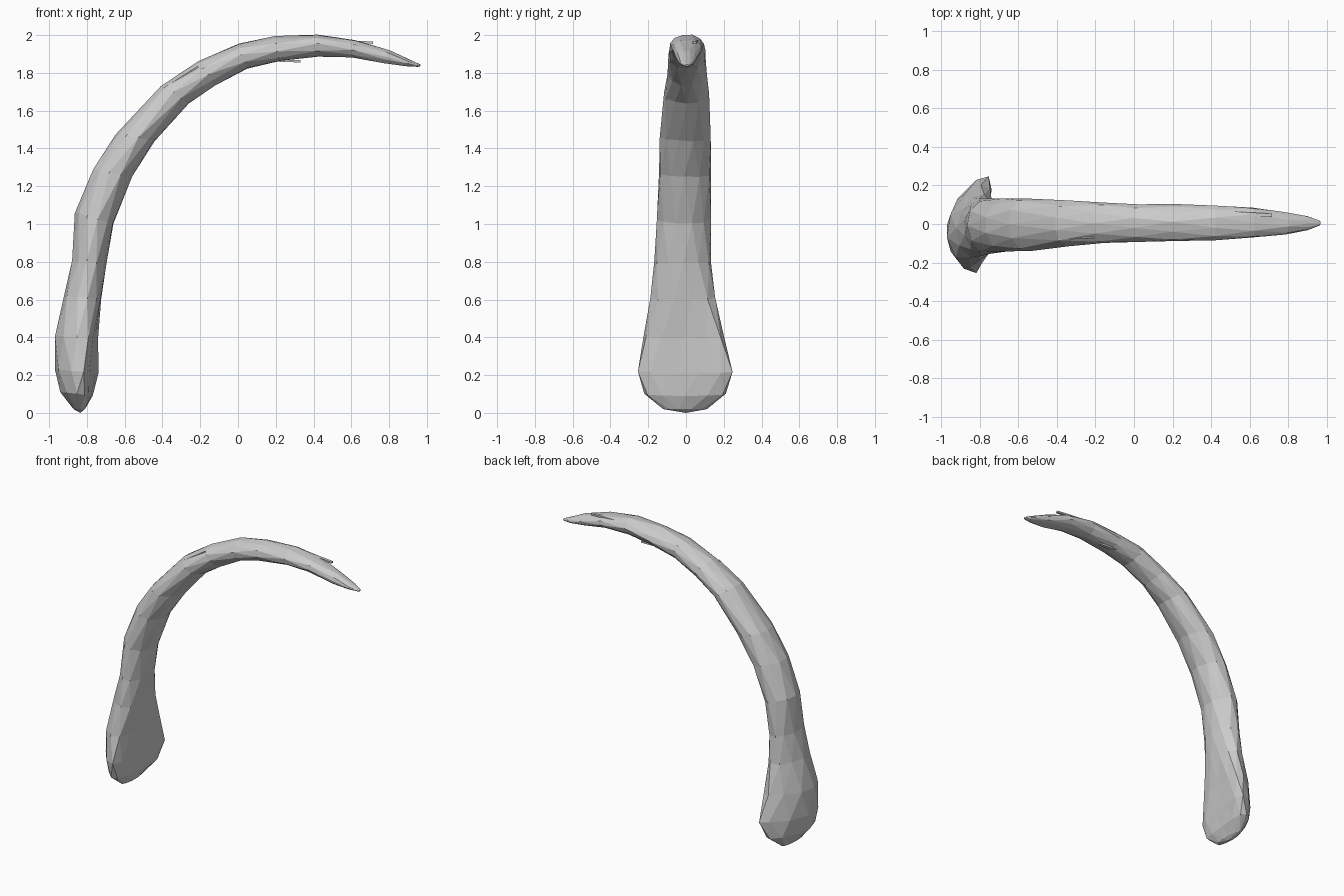
import bpy, bmesh, math, random
from mathutils import Vector

if "Cube" in bpy.data.objects:
    bpy.data.objects.remove(bpy.data.objects["Cube"])

random.seed(4)
SIDES = 11

# Stations: outer x, z | inner x, z | y min, y max | sideways crescent bend
stations = [
    (-0.87, 0.02, -0.81, 0.02, -0.12, 0.11, 0.00),
    (-0.94, 0.11, -0.78, 0.09, -0.22, 0.21, 0.04),
    (-0.965, 0.23, -0.77, 0.21, -0.25, 0.245, 0.07),
    (-0.968, 0.41, -0.755, 0.40, -0.225, 0.20, 0.055),
    (-0.915, 0.62, -0.725, 0.60, -0.185, 0.15, 0.02),
    (-0.878, 0.81, -0.695, 0.79, -0.165, 0.135, 0.0),
    (-0.86, 1.06, -0.66, 1.00, -0.155, 0.13, 0.0),
    (-0.765, 1.29, -0.565, 1.25, -0.145, 0.13, 0.0),
    (-0.65, 1.475, -0.44, 1.44, -0.135, 0.13, 0.0),
    (-0.41, 1.735, -0.26, 1.64, -0.115, 0.12, 0.0),
    (-0.21, 1.86, -0.12, 1.735, -0.10, 0.11, 0.0),
    (0.00, 1.955, 0.05, 1.82, -0.09, 0.103, 0.0),
    (0.20, 1.99, 0.22, 1.86, -0.084, 0.10, 0.0),
    (0.42, 2.0, 0.42, 1.888, -0.08, 0.093, 0.0),
    (0.62, 1.975, 0.60, 1.88, -0.073, 0.082, 0.0),
    (0.80, 1.918, 0.77, 1.85, -0.056, 0.06, 0.0),
    (0.91, 1.87, 0.89, 1.835, -0.032, 0.04, 0.0),
    (0.965, 1.845, 0.955, 1.832, -0.008, 0.018, 0.0),
]


def make_object(name, bm):
    bmesh.ops.recalc_face_normals(bm, faces=bm.faces)
    mesh = bpy.data.meshes.new(name)
    bm.to_mesh(mesh)
    bm.free()
    obj = bpy.data.objects.new(name, mesh)
    bpy.context.collection.objects.link(obj)
    return obj


# Curved tusk: lopsided oval rings joined along the arc
bm = bmesh.new()
rings = []
for i, (ox, oz, ix, iz, y0, y1, bend) in enumerate(stations):
    outer, inner = Vector((ox, 0, oz)), Vector((ix, 0, iz))
    centre, half = (outer + inner) / 2, (outer - inner) / 2
    ring = []
    for k in range(SIDES):
        a = math.tau * (k + 0.5 * (i % 2)) / SIDES
        c, s = math.cos(a), math.sin(a)
        p = centre + half * c * 1.02
        p.y = (y0 + y1) / 2 + s * (y1 - y0) / 2 * 1.015
        p.x += bend * (s * s + 0.5 * s)
        if 1 < i < len(stations) - 2:
            p += Vector([random.uniform(-0.004, 0.004) for _ in range(3)])
        ring.append(bm.verts.new(p))
    rings.append(ring)
for i, (a, b) in enumerate(zip(rings, rings[1:])):
    o = i % 2
    for k in range(SIDES):
        n = (k + 1) % SIDES
        if o:
            bm.faces.new((a[k], b[n], b[k]))
            bm.faces.new((a[k], a[n], b[n]))
        else:
            bm.faces.new((a[k], a[n], b[k]))
            bm.faces.new((a[n], b[n], b[k]))
# Rounded foot and blunt tip
for ring, point in ((rings[0], (-0.835, 0, 0.0)), (rings[-1], (0.967, 0.004, 1.836))):
    v = bm.verts.new(point)
    for k in range(SIDES):
        bm.faces.new((ring[k], ring[(k + 1) % SIDES], v))
make_object("tusk", bm)


# Thin flakes splitting away from the surface
def flake(name, root, end, width, thick):
    root, end = Vector(root), Vector(end)
    along = (end - root).normalized()
    side = Vector((0, width / 2, 0))
    up = along.cross(Vector((0, 1, 0))).normalized() * thick / 2
    bm = bmesh.new()
    for base, w in ((root, 1.0), (end, 0.5)):
        for sy, sz in ((-1, -1), (1, -1), (1, 1), (-1, 1)):
            bm.verts.new(base + side * sy * w + up * sz)
    bmesh.ops.convex_hull(bm, input=bm.verts)
    make_object(name, bm)


flake("lower_flake", (0.08, 0.03, 1.87), (0.33, 0.03, 1.861), 0.04, 0.012)
flake("tip_flake", (0.46, 0.05, 1.972), (0.715, 0.045, 1.96), 0.035, 0.012)
flake("side_flake", (-0.39, -0.065, 1.715), (-0.21, -0.065, 1.83), 0.03, 0.012)
